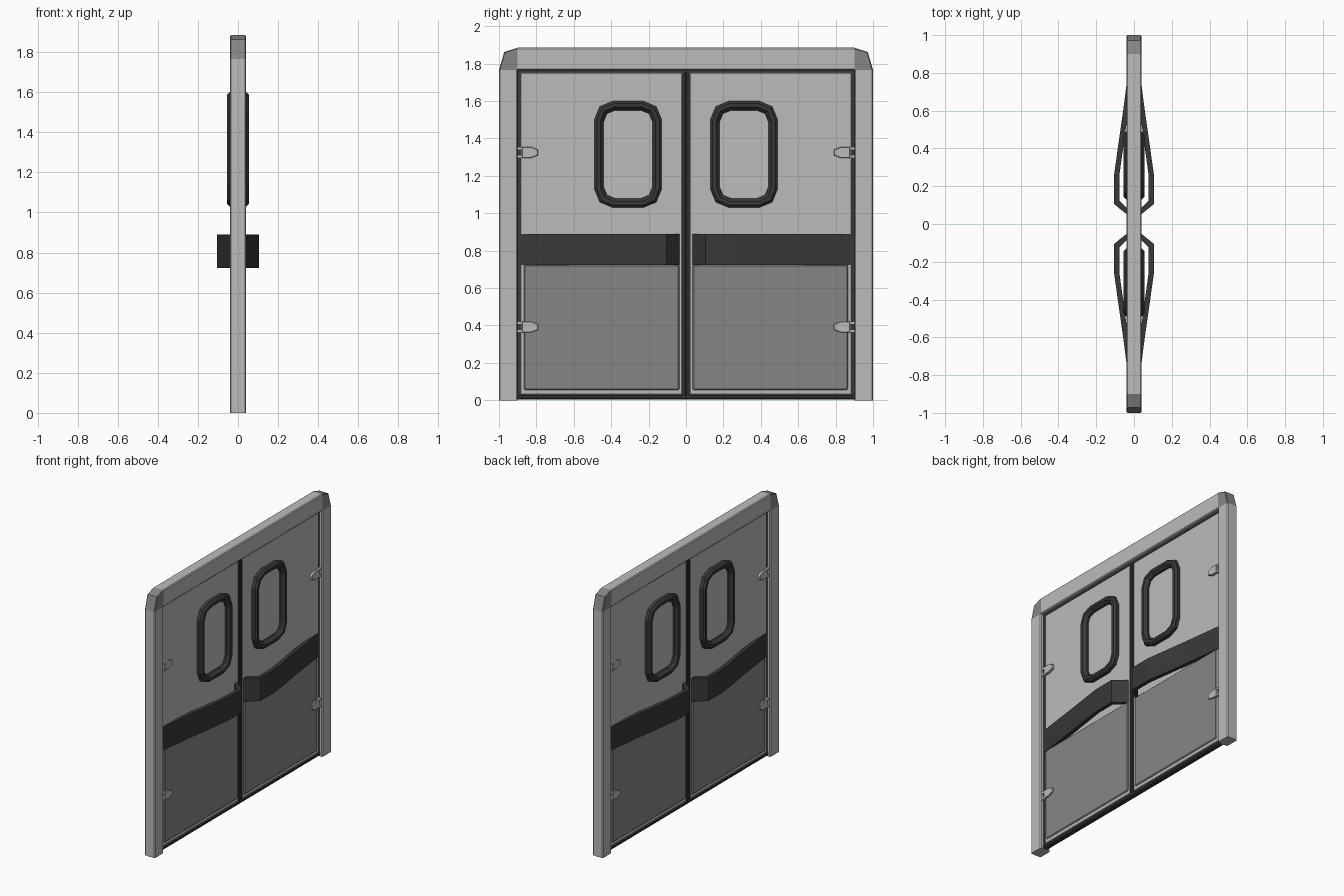
import bpy, bmesh, math
from mathutils import Vector

if "Cube" in bpy.data.objects:
    bpy.data.objects.remove(bpy.data.objects["Cube"])


def material(name, v):
    m = bpy.data.materials.new(name)
    m.diffuse_color = (v, v, v, 1)
    m.use_nodes = True
    m.node_tree.nodes["Principled BSDF"].inputs["Base Color"].default_value = m.diffuse_color
    return m


STEEL = material("light steel", 0.50)
GLASS = material("window glass", 0.51)
PLATE = material("mid grey plate", 0.24)
RUBBER = material("black rubber", 0.04)


def finish(bm, name, mat, bevel=0.0, pick=None):
    bmesh.ops.recalc_face_normals(bm, faces=bm.faces)
    if bevel:
        edges = [e for e in bm.edges if pick is None or pick(e)]
        bmesh.ops.bevel(bm, geom=edges, offset=bevel, segments=1,
                        profile=0.5, affect='EDGES')
    bmesh.ops.recalc_face_normals(bm, faces=bm.faces)
    me = bpy.data.meshes.new(name)
    bm.to_mesh(me)
    bm.free()
    me.materials.append(mat)
    ob = bpy.data.objects.new(name, me)
    bpy.context.collection.objects.link(ob)
    return ob


def prism(name, points, direction, mat, bevel=0.0, pick=None):
    """Closed polygon of 3D points extruded along a vector."""
    bm = bmesh.new()
    d = Vector(direction)
    a = [bm.verts.new(p) for p in points]
    b = [bm.verts.new(Vector(p) + d) for p in points]
    bm.faces.new(a)
    bm.faces.new(b)
    n = len(a)
    for i in range(n):
        j = (i + 1) % n
        bm.faces.new((a[i], a[j], b[j], b[i]))
    return finish(bm, name, mat, bevel, pick)


def box(name, y0, y1, z0, z1, x0, x1, mat, bevel=0.0, pick=None):
    pts = [(x0, y0, z0), (x0, y1, z0), (x0, y1, z1), (x0, y0, z1)]
    return prism(name, pts, (x1 - x0, 0, 0), mat, bevel, pick)


def along(axis):
    """Edge filter: only edges parallel to an axis."""
    def test(e):
        d = (e.verts[0].co - e.verts[1].co).normalized()
        return abs(d[axis]) > 0.99
    return test


def rounded(cy, cz, hy, hz, r):
    """Rounded rectangle outline with two segments per corner."""
    pts = []
    for k, (sy, sz) in enumerate(((1, 1), (-1, 1), (-1, -1), (1, -1))):
        for i in range(3):
            a = math.radians(90 * k + 45 * i)
            pts.append((cy + sy * (hy - r) + r * math.cos(a),
                        cz + sz * (hz - r) + r * math.sin(a)))
    return pts


def window_ring(name, cy, t):
    """Raised window surround: nested outlines joined into a closed ring."""
    bm = bmesh.new()
    loops = []
    for inset, x in ((0, .014), (0, .042), (.013, .055), (.032, .055),
                     (.05, .034), (.05, .014)):
        pts = rounded(cy, 1.315, .18 - inset, .285 - inset, .1 - inset * .8)
        loops.append([bm.verts.new((t * x, y, z)) for y, z in pts])
    for k, a in enumerate(loops):
        b = loops[(k + 1) % len(loops)]
        for i in range(len(a)):
            j = (i + 1) % len(a)
            bm.faces.new((a[i], a[j], b[j], b[i]))
    return finish(bm, name, RUBBER)


F = 0.04   # frame half thickness
D = 0.018  # door half thickness

# Frame header
box("header", -.9, .9, 1.765, 1.885, -F, F, STEEL, .006, along(1))
# Meeting seal, head seal and bottom sweep
box("head_seal", -.9, .9, 1.752, 1.766, -.017, .017, RUBBER)
box("bottom_sweep", -.9, .9, .004, .03, -.021, .021, RUBBER, .007, along(1))

for s, side in ((-1, "left"), (1, "right")):
    def span(a, b):
        return sorted((s * a, s * b))

    # Frame post and clipped corner cap
    box(side + "_post", *span(.9, 1), 0, 1.765, -F, F, STEEL, .006, along(2))

    def outer_rim(e):
        p, q = e.verts[0].co, e.verts[1].co
        same_x = abs(p.x - q.x) < 1e-5
        joint = (abs(abs(p.y) - .9) < 1e-4 and abs(abs(q.y) - .9) < 1e-4 or
                 p.z < 1.7651 and q.z < 1.7651)
        return same_x and not joint
    prism(side + "_corner_cap",
          [(-F, s * y, z) for y, z in ((.9, 1.765), (1, 1.765), (.972, 1.862), (.9, 1.885))],
          (2 * F, 0, 0), PLATE, .005, outer_rim)

    # Door leaf with its hinge-side and meeting seals
    box(side + "_door_leaf", *span(.018, .886), .028, 1.753, -D, D, STEEL, .005)
    box(side + "_hinge_seal", *span(.884, .9), .02, 1.76, -.016, .016, RUBBER)
    box(side + "_meeting_seal", *span(.001, .02), .01, 1.755, -.021, .021,
        RUBBER, .005, along(2))

    # Window pane
    cy = s * .31
    pane = [(-.021, y, z) for y, z in rounded(cy, 1.315, .14, .245, .065)]
    prism(side + "_window_pane", pane, (.042, 0, 0), GLASS)

    for t, face in ((-1, "back"), (1, "front")):
        tag = side + "_" + face

        def layer(a, b):
            return sorted((t * a, t * b))

        window_ring(tag + "_window_surround", cy, t)

        # Raised kick plate on the lower half
        box(tag + "_kick_plate", *span(.036, .866), .055, .725, *layer(.012, .025),
            PLATE, .006)

        # Bowed bumper band, hollow behind
        band = ((.02, .893), (.056, .61), (.105, .265), (.105, .105), (.018, .035),
                (.014, .06), (.078, .125), (.078, .255), (.03, .6), (.014, .76),
                (.014, .893))
        prism(tag + "_bumper", [(t * x, s * y, .722) for x, y in band],
              (0, 0, .167), RUBBER)

        # Hinge plates with two prongs reaching the post
        for z, level in ((.392, "lower"), (1.325, "upper")):
            outline = ((.79, -.015), (.83, -.03), (.878, -.03), (.878, .03),
                       (.83, .03), (.79, .015))
            x0 = t * .014
            prism(f"{tag}_{level}_hinge", [(x0, s * y, z + h) for y, h in outline],
                  (t * .021, 0, 0), STEEL, .003)
            for h in (-1, 1):
                z0, z1 = sorted((z + h * .014, z + h * .03))
                box(f"{tag}_{level}_hinge_prong", *span(.87, .905), z0, z1,
                    *layer(.012, .033), STEEL)
